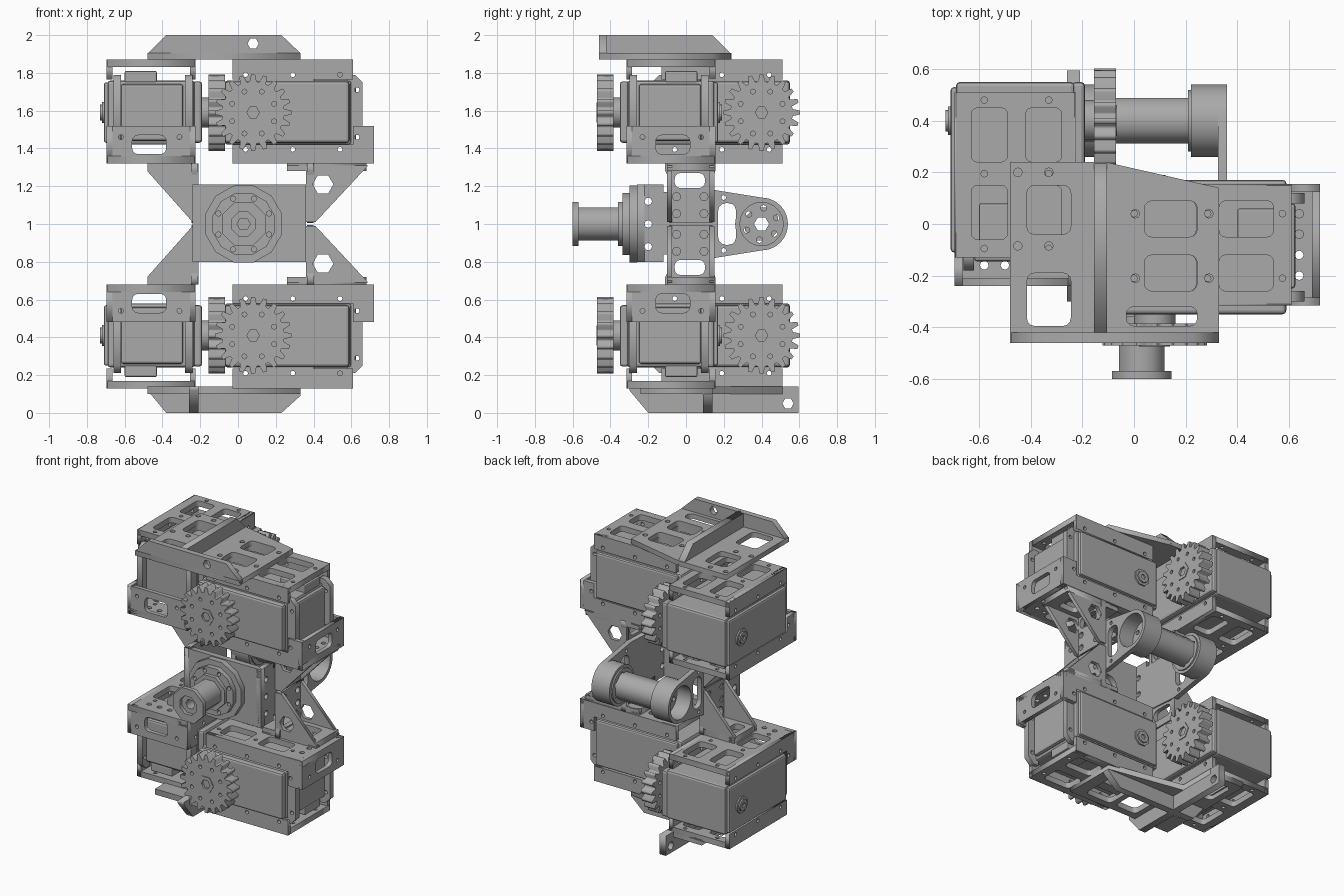
import bpy, bmesh
from math import sin, cos, pi
from mathutils import Matrix, Vector

cube = bpy.data.objects.get("Cube")
if cube:
    bpy.data.objects.remove(cube)

grey = bpy.data.materials.new("machined grey")
grey.use_nodes = True
grey.diffuse_color = (0.4, 0.4, 0.4, 1)
grey.node_tree.nodes["Principled BSDF"].inputs["Base Color"].default_value = (0.4, 0.4, 0.4, 1)

# Placements: one servo unit, its neighbour turned to the side, and both flipped below
ONE = Matrix.Identity(4)
SIDE = Matrix(((0, -1, 0, -0.54), (-1, 0, 0, 0.48), (0, 0, 1, 0), (0, 0, 0, 1)))
FLIP = Matrix(((1, 0, 0, 0), (0, 1, 0, 0), (0, 0, -1, 2), (0, 0, 0, 1)))
UNITS = {"upper_front": ONE, "upper_side": SIDE, "lower_front": FLIP, "lower_side": FLIP @ SIDE}
PAIR = {"upper": ONE, "lower": FLIP}
SINGLE = {"": ONE}


def place(name, bm, copies):
    bmesh.ops.remove_doubles(bm, verts=bm.verts, dist=1e-5)
    for prefix, matrix in copies.items():
        b = bm.copy()
        bmesh.ops.transform(b, matrix=matrix, verts=b.verts)
        bmesh.ops.recalc_face_normals(b, faces=b.faces)
        me = bpy.data.meshes.new(name)
        b.to_mesh(me)
        b.free()
        me.materials.append(grey)
        ob = bpy.data.objects.new((prefix + "_" + name).strip("_"), me)
        bpy.context.collection.objects.link(ob)
    bm.free()


def plate(name, axis, lo, hi, outline, holes=(), copies=SINGLE):
    """Flat profile with holes, extruded from lo to hi along an axis."""
    cu = bpy.data.curves.new("profile", "CURVE")
    cu.dimensions, cu.fill_mode, cu.extrude = "2D", "BOTH", (hi - lo) / 2
    for loop in [outline, *holes]:
        sp = cu.splines.new("POLY")
        sp.points.add(len(loop) - 1)
        for p, (u, v) in zip(sp.points, loop):
            p.co = (u, v, 0, 1)
        sp.use_cyclic_u = True
    ob = bpy.data.objects.new("profile", cu)
    bpy.context.collection.objects.link(ob)
    dg = bpy.context.evaluated_depsgraph_get()
    me = bpy.data.meshes.new_from_object(ob.evaluated_get(dg))
    bm = bmesh.new()
    bm.from_mesh(me)
    bpy.data.objects.remove(ob)
    bpy.data.curves.remove(cu)
    bpy.data.meshes.remove(me)
    mid = (lo + hi) / 2
    for v in bm.verts:
        a, b, c = v.co
        c += mid
        v.co = {"x": (c, a, b), "y": (a, c, b), "z": (a, b, c)}[axis]
    place(name, bm, copies)


def box(name, x0, x1, y0, y1, z0, z1, bevel=0.0, copies=SINGLE):
    bm = bmesh.new()
    bmesh.ops.create_cube(bm, size=1)
    for v in bm.verts:
        v.co = Vector(((x0 + x1) / 2 + v.co.x * (x1 - x0), (y0 + y1) / 2 + v.co.y * (y1 - y0),
                       (z0 + z1) / 2 + v.co.z * (z1 - z0)))
    if bevel:
        bmesh.ops.bevel(bm, geom=bm.edges[:], offset=bevel, segments=2, profile=0.5, affect="EDGES")
    place(name, bm, copies)


def ring(u, v, r, n=16, turn=0.0):
    return [(u + r * cos(2 * pi * i / n + turn), v + r * sin(2 * pi * i / n + turn)) for i in range(n)]


def rect(u0, u1, v0, v1, r=0.0):
    if not r:
        return [(u0, v0), (u1, v0), (u1, v1), (u0, v1)]
    corners = [(u1 - r, v1 - r), (u0 + r, v1 - r), (u0 + r, v0 + r), (u1 - r, v0 + r)]
    return [(u + r * cos((k + j / 3) * pi / 2), v + r * sin((k + j / 3) * pi / 2))
            for k, (u, v) in enumerate(corners) for j in range(4)]


def bolts(us, vs, r=0.013):
    return [ring(u, v, r, 8) for u in us for v in vs]


def bolt_circle(u, v, r, n, hole=0.013):
    return [ring(*p, hole, 8) for p in ring(u, v, r, n, pi / 8)]


# Servo cases with output boss, rear screw and raised panel
GX, GZ = 0.08, 1.59
box("servo_case", -0.07, 0.60, -0.31, 0.15, 1.42, 1.76, 0.015, UNITS)
box("servo_front_panel", -0.07, 0.59, -0.35, -0.30, 1.43, 1.755, 0.015, UNITS)
box("servo_back_panel", -0.05, 0.59, 0.14, 0.17, 1.43, 1.75, 0.012, UNITS)
box("servo_end_cap", 0.59, 0.625, -0.25, 0.08, 1.44, 1.74, 0.012, UNITS)
box("servo_top_rib", 0.40, 0.60, -0.11, 0.06, 1.75, 1.81, 0.008, UNITS)
plate("servo_boss", "y", -0.39, -0.35, ring(GX, GZ, 0.08, 16), copies=UNITS)
plate("rear_screw_rim", "y", 0.168, 0.18, ring(GX, GZ, 0.06, 8, pi / 8), copies=UNITS)
plate("rear_screw", "y", 0.17, 0.19, ring(GX, GZ, 0.042, 8), [ring(GX, GZ, 0.018, 6)], UNITS)
for tag, y0 in (("a", -0.30), ("b", 0.08)):
    ear = [(0.58, 1.41), (0.62, 1.41), (0.66, 1.45), (0.66, 1.75), (0.62, 1.79), (0.58, 1.79)]
    plate("servo_ear_" + tag, "y", y0, y0 + 0.04, ear, bolts([0.63], [1.46, 1.71]), UNITS)

# Spur gears
teeth, gear = 20, []
for i in range(teeth):
    for off, rad in ((-0.36, 0.165), (-0.16, 0.203), (0.16, 0.203), (0.36, 0.165)):
        a = 2 * pi * (i + off) / teeth
        gear.append((GX + rad * cos(a), GZ + rad * sin(a)))
plate("gear", "y", -0.47, -0.385, gear,
      [ring(GX, GZ, 0.035, 6)] + bolt_circle(GX, GZ, 0.12, 8), UNITS)
plate("gear_hub", "y", -0.475, -0.40, ring(GX, GZ, 0.06, 6), [ring(GX, GZ, 0.033, 6)], UNITS)
plate("gear_shaft", "y", -0.46, -0.38, ring(GX, GZ, 0.036, 6), copies=UNITS)

# Servo brackets: windowed plates with lips, and an upturned tray at the end
windows = [rect(u, u + 0.21, v, v + 0.14, 0.025) for u in (0.03, 0.33) for v in (-0.26, -0.05)]
small = bolts([0.0, 0.285, 0.575], [-0.21, 0.04])
plate("bracket_outer_plate", "z", 1.83, 1.87, rect(-0.03, 0.61, -0.31, 0.15), windows + small, UNITS)
tray_holes = bolts([0.64], [-0.20, -0.12, -0.04, 0.04], 0.017)
plate("bracket_inner_plate", "z", 1.32, 1.36, rect(-0.03, 0.72, -0.31, 0.15),
      windows + small + tray_holes, UNITS)
low_lip = [(-0.03, 1.32), (0.72, 1.32), (0.72, 1.52), (0.61, 1.52), (0.61, 1.42), (-0.03, 1.42)]
for tag, y0 in (("a", -0.315), ("b", 0.125)):
    plate("outer_lip_" + tag, "y", y0, y0 + 0.03, rect(-0.03, 0.61, 1.765, 1.87),
          bolts([0.04, 0.29, 0.54], [1.79]), UNITS)
    plate("inner_lip_" + tag, "y", y0, y0 + 0.03, low_lip,
          bolts([0.04, 0.29, 0.54], [1.395]) + bolts([0.63], [1.46]), UNITS)
plate("tray_end", "x", 0.69, 0.72, rect(-0.315, 0.155, 1.32, 1.52),
      [rect(-0.16, 0.02, 1.37, 1.47, 0.03)] + bolts([-0.23, 0.08], [1.46]), UNITS)

# Gusseted angle brackets joining the servo units to the middle
gusset = [(0.36, 1.01), (0.41, 1.01), (0.69, 1.31), (0.26, 1.31), (0.26, 1.28), (0.36, 1.28)]
left_gusset = [(-0.24, 1.01), (-0.48, 1.28), (-0.48, 1.32), (-0.21, 1.32), (-0.21, 1.01)]
for tag, y0 in (("a", -0.10), ("b", 0.125)):
    plate("right_gusset_" + tag, "y", y0, y0 + 0.025, gusset, [ring(0.45, 1.21, 0.055, 6)], PAIR)
    plate("left_gusset_" + tag, "y", y0, y0 + 0.025, left_gusset, copies=PAIR)
foot = [(-0.11, 1.32), (-0.11, 1.28), (-0.09, 1.24), (-0.09, 1.005), (0.14, 1.005), (0.14, 1.24),
        (0.155, 1.28), (0.155, 1.32)]
web_holes = bolts([-0.05, 0.095], [1.055, 1.145], 0.022) + [rect(-0.06, 0.10, 1.19, 1.27, 0.03)]
plate("right_web", "x", 0.365, 0.40, foot, web_holes, PAIR)
plate("left_web", "x", -0.245, -0.215, foot, web_holes, PAIR)
plate("right_foot", "z", 1.28, 1.32, rect(0.26, 0.68, -0.10, 0.15),
      [rect(0.46, 0.60, -0.04, 0.09, 0.02)], PAIR)
plate("left_foot", "z", 1.28, 1.32, rect(-0.48, -0.22, -0.10, 0.15),
      [rect(-0.44, -0.36, -0.04, 0.09, 0.02)], PAIR)

# Central yoke: front plate, tapered arms, end rings and cross shaft
plate("yoke_front", "y", -0.26, -0.22, rect(-0.24, 0.36, 0.80, 1.21), [ring(0.03, 1, 0.07, 12)])
AY = 0.40
arm = [(-0.26, 0.80), (-0.12, 0.80), (-0.12, 0.84), (0.15, 0.82), (0.40, 0.86)]
arm += [(AY + 0.14 * cos(a * pi / 12), 1 + 0.14 * sin(a * pi / 12)) for a in range(-5, 6)]
arm += [(0.40, 1.14), (0.15, 1.18), (-0.12, 1.17), (-0.12, 1.21), (-0.26, 1.21)]
arm_holes = [ring(AY, 1, 0.115, 20), rect(0.17, 0.265, 0.89, 1.11, 0.04)]
arm_holes += bolts([-0.20], [0.88, 1.0, 1.12], 0.02) + bolts([0.20], [0.86, 1.14])
for tag, x0, cup, disc in (("right", 0.325, 0.22, 0.21), ("left", -0.24, -0.24, -0.13)):
    plate(tag + "_yoke_arm", "x", x0, x0 + 0.035, arm, arm_holes)
    plate(tag + "_yoke_ring", "x", cup, cup + 0.14, ring(AY, 1, 0.14, 24), [ring(AY, 1, 0.115, 20)])
    plate(tag + "_hub_disc", "x", disc, disc + 0.04, ring(AY, 1, 0.12, 20),
          [ring(AY, 1, 0.04, 6)] + bolt_circle(AY, 1, 0.085, 6, 0.016))
plate("cross_shaft", "x", -0.10, 0.22, ring(AY, 1, 0.095, 8, pi / 8), [ring(AY, 1, 0.04, 6)])

# Front hub with stepped flange and spool shaft
HX = 0.03
plate("hub_flange", "y", -0.30, -0.26, ring(HX, 1, 0.21, 12, pi / 12),
      bolt_circle(HX, 1, 0.145, 8, 0.018))
plate("hub_step", "y", -0.335, -0.30, ring(HX, 1, 0.17, 12, pi / 12),
      bolt_circle(HX, 1, 0.145, 8, 0.014))
plate("hub_collar", "y", -0.36, -0.335, ring(HX, 1, 0.125, 8, pi / 8))
plate("spool_shaft", "y", -0.575, -0.35, ring(HX, 1, 0.095, 8, pi / 8), [ring(HX, 1, 0.035, 6)])
plate("spool_rim", "y", -0.60, -0.57, ring(HX, 1, 0.125, 8, pi / 8), [ring(HX, 1, 0.068, 8, pi / 8)])

# Top mounting bracket with a front wall and a cross wall
plate("top_mount_plate", "z", 1.87, 1.905,
      [(-0.48, -0.46), (0.33, -0.46), (0.33, 0.14), (-0.11, 0.24), (-0.48, 0.24)],
      [rect(-0.415, -0.245, -0.395, -0.19, 0.03), rect(-0.415, -0.245, -0.04, 0.15, 0.03),
       rect(0.04, 0.245, -0.05, 0.09, 0.03), rect(0.04, 0.245, -0.26, -0.12, 0.03),
       rect(-0.03, 0.245, -0.395, -0.32, 0.03)]
      + bolts([0.005, 0.29], [-0.21, 0.04], 0.017) + bolts([-0.45, -0.33], [-0.085, 0.2], 0.017))
plate("top_front_wall", "y", -0.46, -0.42,
      [(-0.48, 1.87), (0.33, 1.87), (0.33, 1.905), (0.23, 2.0), (-0.38, 2.0), (-0.48, 1.90)],
      [ring(0.08, 1.955, 0.03, 6)])
plate("top_cross_wall", "x", -0.155, -0.105,
      [(-0.44, 1.88), (0.24, 1.88), (0.24, 1.90), (0.14, 2.0), (-0.44, 2.0)])

# Bottom mounting bracket with crossing walls and a drilled tab
plate("bottom_mount_plate", "z", 0.10, 0.14,
      [(-0.48, -0.24), (0.33, -0.24), (0.33, 0.14), (-0.21, 0.24), (-0.21, 0.51), (-0.48, 0.51)],
      [rect(0.04, 0.245, -0.19, 0.05, 0.03), rect(-0.17, 0.0, -0.19, 0.05, 0.03),
       rect(-0.43, -0.29, 0.25, 0.45, 0.03), rect(-0.43, -0.29, -0.05, 0.07, 0.03)])
plate("bottom_cross_wall", "y", 0.09, 0.14,
      [(-0.48, 0.14), (-0.48, 0.12), (-0.38, 0.0), (0.23, 0.0), (0.33, 0.09), (0.33, 0.14)])
plate("bottom_long_wall", "x", -0.26, -0.21,
      [(-0.30, 0.14), (-0.30, 0.12), (-0.20, 0.0), (0.595, 0.0), (0.595, 0.14)],
      [ring(0.54, 0.05, 0.03, 6)])
